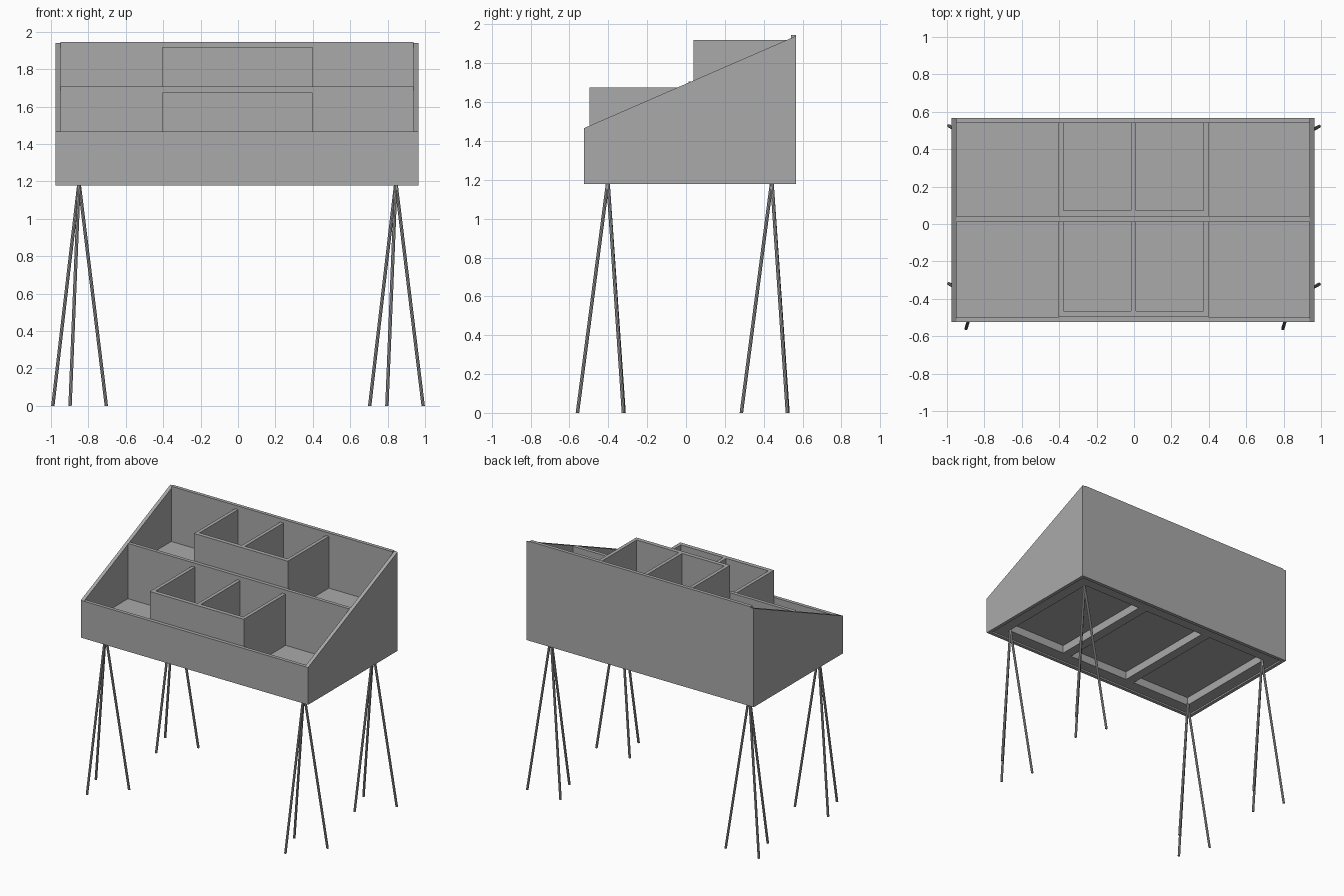
import bpy, bmesh
from mathutils import Vector

cube = bpy.data.objects.get("Cube")
if cube:
    bpy.data.objects.remove(cube, do_unlink=True)

grey = bpy.data.materials.new("plain grey")
grey.use_nodes = True
GREY = (0.4, 0.4, 0.4, 1)
grey.diffuse_color = GREY
grey.node_tree.nodes["Principled BSDF"].inputs["Base Color"].default_value = GREY


def finish(name, bm):
    bmesh.ops.recalc_face_normals(bm, faces=bm.faces)
    mesh = bpy.data.meshes.new(name)
    bm.to_mesh(mesh)
    bm.free()
    mesh.materials.append(grey)
    obj = bpy.data.objects.new(name, mesh)
    bpy.context.collection.objects.link(obj)
    return obj


def box(name, x, y, z):
    """Box from (min, max) pairs."""
    bm = bmesh.new()
    bmesh.ops.create_cube(bm, size=1)
    for v in bm.verts:
        v.co = [r[0] if c < 0 else r[1] for c, r in zip(v.co, (x, y, z))]
    return finish(name, bm)


def side_panel(name, x0, x1, profile):
    """Side profile in (y, z) extruded along x."""
    bm = bmesh.new()
    face = bm.faces.new([bm.verts.new((x0, y, z)) for y, z in profile])
    ext = bmesh.ops.extrude_face_region(bm, geom=[face])["geom"]
    verts = [g for g in ext if isinstance(g, bmesh.types.BMVert)]
    bmesh.ops.translate(bm, verts=verts, vec=(x1 - x0, 0, 0))
    return finish(name, bm)


def leg(name, top, foot, radius=0.009):
    """Sheared prism, so both ends are cut level."""
    bm = bmesh.new()
    bmesh.ops.create_cone(bm, cap_ends=True, segments=8, radius1=radius,
                          radius2=radius, depth=1)
    for v in bm.verts:
        end = top if v.co.z > 0 else foot
        v.co = Vector((v.co.x, v.co.y, 0)) + end
    return finish(name, bm)


# Overall extents of the display case
T = 0.027
X0, X1 = -0.975, 0.966
Y0, Y1 = -0.525, 0.567
BASE, FRONT_TOP, MID_TOP, BACK_TOP = 1.178, 1.466, 1.707, 1.946
FLOOR_LOW, FLOOR_HIGH = 1.28, 1.52
MID_Y = 0.012
IX, IY = (X0 + T, X1 - T), (Y0 + T, Y1 - T)

# Outer shell
slope = [(Y0, BASE), (Y1, BASE), (Y1, BACK_TOP - 0.005), (Y0, FRONT_TOP)]
side_panel("right_side_panel", X0, X0 + T, slope)
side_panel("left_side_panel", X1 - T, X1, slope)
box("front_panel", IX, (Y0, Y0 + T), (BASE, FRONT_TOP))
box("back_panel", IX, (Y1 - T, Y1), (BASE, BACK_TOP))
box("middle_panel", IX, (MID_Y, MID_Y + T), (FLOOR_LOW, MID_TOP))

# Stepped shelf floors
box("lower_floor", IX, IY, (FLOOR_LOW - T, FLOOR_LOW))
box("upper_floor", IX, (MID_Y + T, IY[1]), (FLOOR_HIGH - T, FLOOR_HIGH))

# Divided bins, one per step
BIN = (-0.404, 0.398)
steps = {"lower": (IY[0], MID_Y, FLOOR_LOW, 1.676),
         "upper": (MID_Y + T, IY[1], FLOOR_HIGH, 1.919)}
for step, (front, back, low, high) in steps.items():
    box(step + "_bin_front", BIN, (front, front + 0.032), (low, high))
    centre = sum(BIN) / 2
    for label, x in (("right", BIN[0]), ("middle", centre - T / 2),
                     ("left", BIN[1] - T)):
        box(f"{step}_bin_{label}_wall", (x, x + T), (front + 0.032, back),
            (low, high))

# Underside frame with two cross battens
FZ = (BASE + 0.012, FLOOR_LOW - T)
CX, CY = (X0 + X1) / 2, (Y0 + Y1) / 2
RX, RY, RAIL = 0.85, 0.43, 0.075
box("front_rail", IX, (IY[0], CY - RY), FZ)
box("back_rail", IX, (CY + RY, IY[1]), FZ)
box("right_rail", (IX[0], CX - RX), (CY - RY, CY + RY), FZ)
box("left_rail", (CX + RX, IX[1]), (CY - RY, CY + RY), FZ)
for label, x in (("right", CX - 0.3), ("left", CX + 0.3)):
    box(label + "_batten", (x - RAIL / 2, x + RAIL / 2),
        (CY - RY, CY + RY), FZ)

# Tripod legs under each corner
feet = [(-0.14, 0.083), (-0.048, -0.157), (0.146, 0.08)]
for depth, y in (("front", -0.402), ("back", 0.442)):
    for side, x in (("right", -0.85), ("left", 0.844)):
        for n, (dx, dy) in enumerate(feet, 1):
            leg(f"{depth}_{side}_leg_{n}", Vector((x, y, FZ[0] + 0.005)),
                Vector((x + dx, y + dy, 0)))
